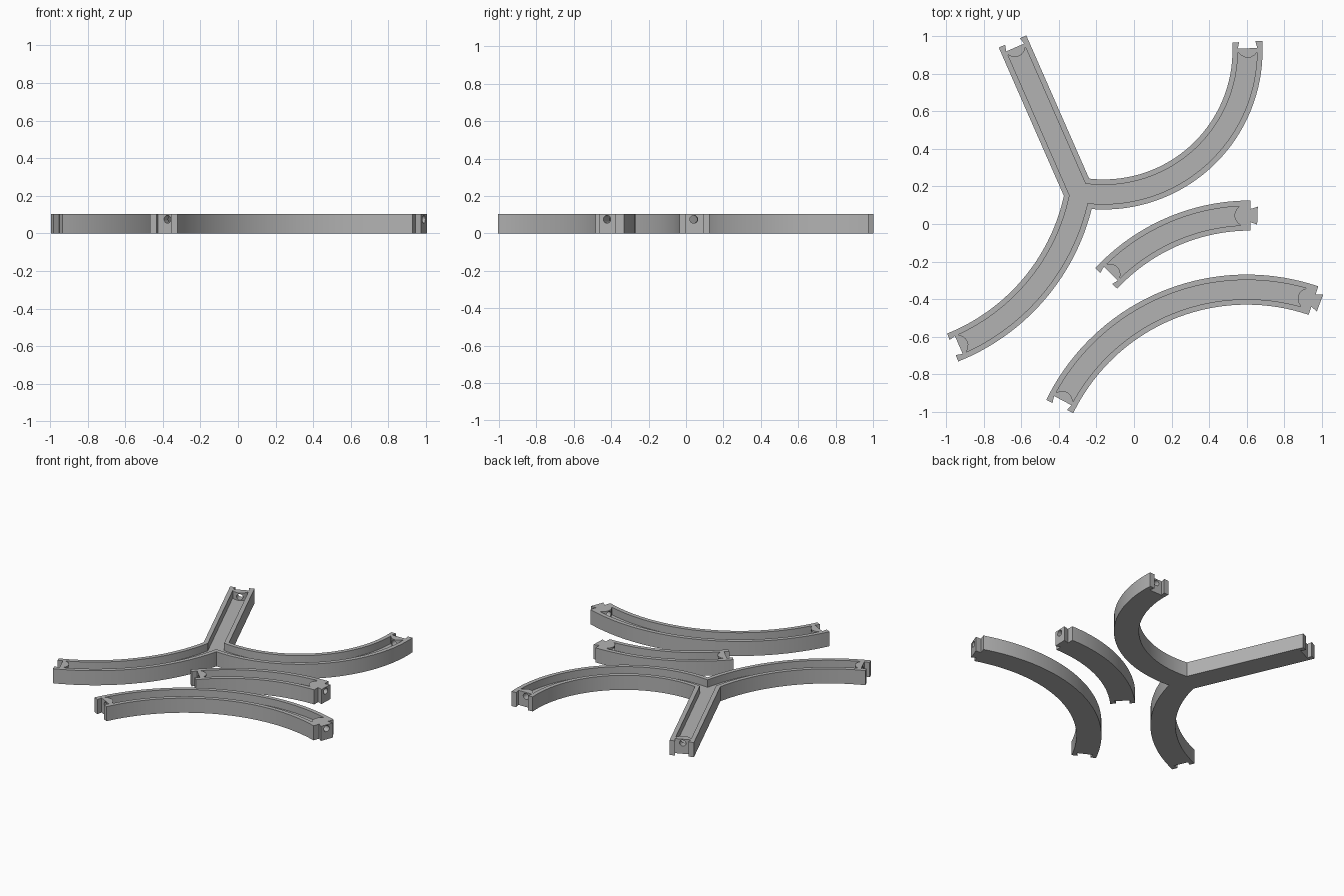
import bpy, bmesh
from math import radians, cos, sin, copysign
from mathutils import Matrix, Vector

if "Cube" in bpy.data.objects:
    bpy.data.objects.remove(bpy.data.objects["Cube"])

HEIGHT, FLOOR = 0.103, 0.05
HALF, GROOVE = 0.08, 0.051          # half widths of track and channel

grey = bpy.data.materials.new("track_grey")
grey.use_nodes = True
grey.diffuse_color = (0.45, 0.45, 0.45, 1)
grey.node_tree.nodes["Principled BSDF"].inputs["Base Color"].default_value = grey.diffuse_color

# End profiles as (distance outward, sideways)
def mirrored(half):
    return half + [(d, -t) for d, t in reversed(half)]

ENDS = {
    "open": mirrored([(0, HALF)]),
    "notch": mirrored([(0, HALF), (0, 0.043), (-0.035, 0.052)]),
    "tab": mirrored([(0, HALF), (0, 0.035), (0.037, 0.048)]),
}
GROOVE_OPEN = mirrored([(0, GROOVE)])
GROOVE_SHUT = mirrored([(-0.055, GROOVE), (-0.072, 0.036), (-0.082, 0.018), (-0.085, 0.006)])


def arc(center, radius, start, stop):
    """Path along an arc: returns a point function of (distance, sideways) and the length."""
    a0, sweep = radians(start), radians(stop - start)
    way = copysign(1, sweep)

    def point(s, t):
        a = a0 + way * s / radius
        return Vector((center[0] + (radius + t) * cos(a), center[1] + (radius + t) * sin(a), 0))
    return point, abs(sweep) * radius


def line(origin, heading, length):
    d = Vector((cos(radians(heading)), sin(radians(heading)), 0))
    side = Vector((-d.y, d.x, 0))
    return (lambda s, t: Vector((*origin, 0)) + d * s + side * t), length


def finish(bm, name):
    bmesh.ops.recalc_face_normals(bm, faces=bm.faces)
    mesh = bpy.data.meshes.new(name)
    bm.to_mesh(mesh)
    bm.free()
    mesh.materials.append(grey)
    obj = bpy.data.objects.new(name, mesh)
    bpy.context.collection.objects.link(obj)
    return obj


def strip(name, path, half, first, last, z0, z1, steps=36):
    """Upright prism following a path, with a profile at each end."""
    point, length = path
    s0, s1 = -first[0][0], length + last[0][0]
    run = [s0 + (s1 - s0) * i / steps for i in range(1, steps)]
    outline = [(s, half) for s in run]
    outline += [(length + d, t) for d, t in last]
    outline += [(s, -half) for s in reversed(run)]
    outline += [(-d, t) for d, t in reversed(first)]
    bm = bmesh.new()
    face = bm.faces.new([bm.verts.new(point(s, t) + Vector((0, 0, z0))) for s, t in outline])
    grown = bmesh.ops.extrude_face_region(bm, geom=[face])["geom"]
    bmesh.ops.translate(bm, vec=(0, 0, z1 - z0),
                        verts=[v for v in grown if isinstance(v, bmesh.types.BMVert)])
    return finish(bm, name)


def hole(path, at_end):
    """Round bore through an end wall."""
    point, length = path
    s, out = (length, 1) if at_end else (0, -1)
    a, b = point(s - out * 0.13, 0), point(s + out * 0.07, 0)
    turn = (b - a).to_track_quat("Z", "Y").to_matrix().to_4x4()
    mid = (a + b) / 2 + Vector((0, 0, 0.075))
    bm = bmesh.new()
    bmesh.ops.create_cone(bm, cap_ends=True, segments=20, radius1=0.021, radius2=0.021,
                          depth=(b - a).length, matrix=Matrix.Translation(mid) @ turn)
    return finish(bm, "bore_cutter")


def combine(obj, other, operation):
    mod = obj.modifiers.new("join", "BOOLEAN")
    mod.object, mod.operation, mod.solver = other, operation, "EXACT"
    bpy.context.view_layer.objects.active = obj
    bpy.ops.object.modifier_apply(modifier=mod.name)
    bpy.data.objects.remove(other)


def track(name, arms):
    """Merge all arms, then carve channels and end bores."""
    bodies, cutters = [], []
    for path, first, last in arms:
        bodies.append(strip(name, path, HALF, ENDS[first], ENDS[last], 0, HEIGHT))
        caps = [GROOVE_OPEN if e == "open" else GROOVE_SHUT for e in (first, last)]
        cutters.append(strip("channel_cutter", path, GROOVE, *caps, FLOOR, HEIGHT + 0.1))
        cutters += [hole(path, i == 1) for i, e in enumerate((first, last)) if e != "open"]
    body = bodies[0]
    for other in bodies[1:]:
        combine(body, other, "UNION")
    for cutter in cutters:
        combine(body, cutter, "DIFFERENCE")
    bpy.ops.object.select_all(action="DESELECT")
    body.select_set(True)
    bpy.context.view_layer.objects.active = body
    bpy.ops.object.shade_smooth_by_angle(angle=radians(25))
    body.name = name


# Separate curved pieces
track("long_curve_track", [(arc((0.6, -1.456), 1.107, 154, 71.3), "notch", "tab")])
track("short_curve_track", [(arc((0.62, -1.003), 1.048, 137.1, 90), "notch", "tab")])

# Three-way junction: one straight arm and two curved arms
track("junction_track", [
    (line((-0.289, 0.157), 113.7, 0.889), "open", "notch"),
    (arc((-0.162, 0.923), 0.766, -99.5, 3.5), "open", "notch"),
    (arc((-1.375, 0.37), 1.106, -11, -68.2), "open", "notch"),
])
